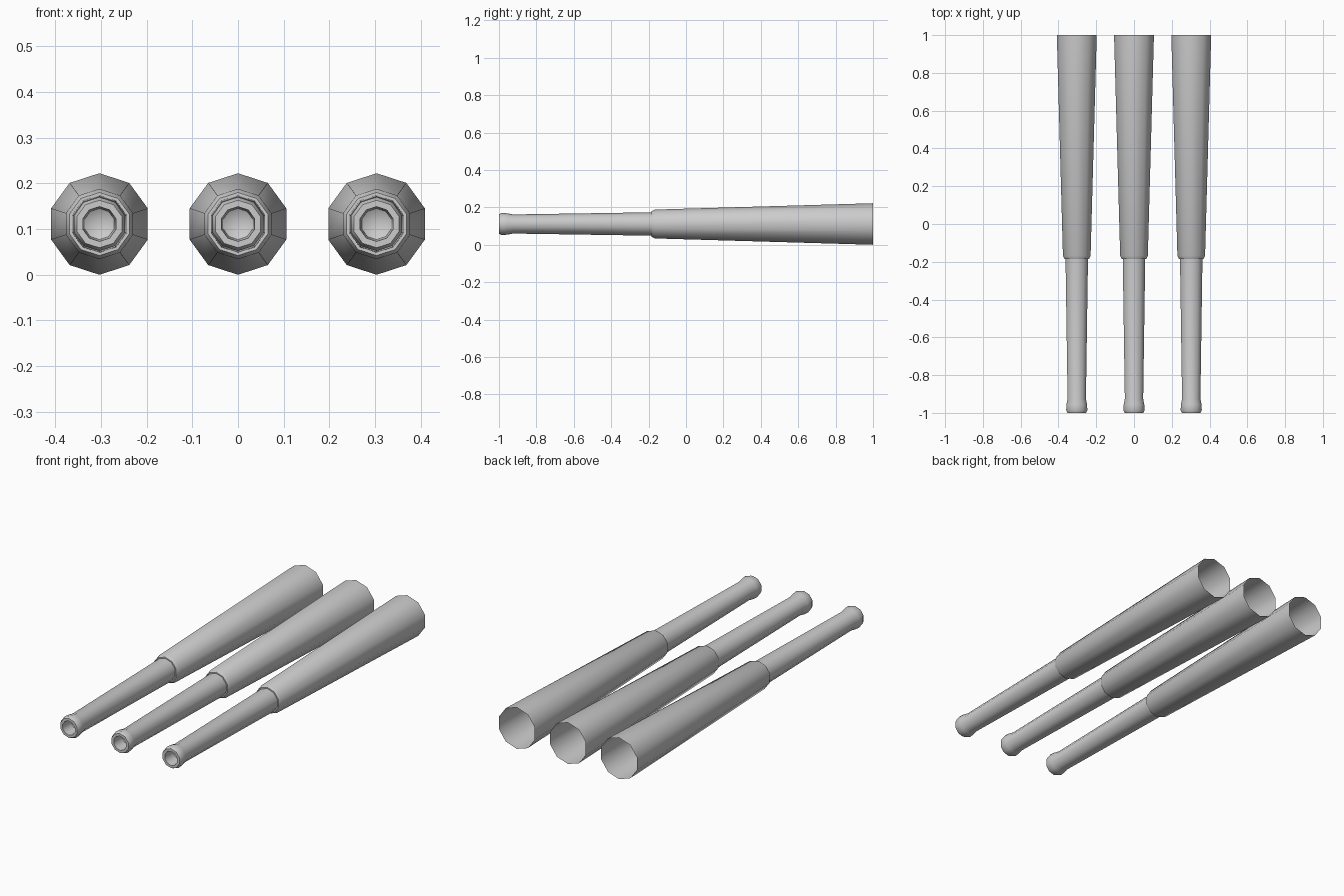
import bpy, bmesh, math

if "Cube" in bpy.data.objects:
    bpy.data.objects.remove(bpy.data.objects["Cube"])

SIDES = 10
SPACING = 0.303
AXIS_Z = 0.111

# (y, radius) from the open breech to the muzzle, then into the bore
PROFILE = [
    (1.0, 0.111), (-0.168, 0.077), (-0.184, 0.069), (-0.184, 0.0625),
    (-0.925, 0.051), (-0.955, 0.057), (-0.985, 0.059), (-1.0, 0.052),
    (-1.0, 0.038), (-0.93, 0.034),
]
BORE_END = -0.91


def gun_barrel(name, x):
    bm = bmesh.new()
    rings = []
    for y, r in PROFILE:
        ring = []
        for i in range(SIDES):
            a = 2 * math.pi * i / SIDES
            ring.append(bm.verts.new((r * math.sin(a), y, r * math.cos(a))))
        rings.append(ring)
    # tapered walls
    for a, b in zip(rings, rings[1:]):
        for i in range(SIDES):
            j = (i + 1) % SIDES
            bm.faces.new((a[i], a[j], b[j], b[i]))
    # closed bottom of the bore
    tip = bm.verts.new((0, BORE_END, 0))
    for i in range(SIDES):
        bm.faces.new((rings[-1][i], rings[-1][(i + 1) % SIDES], tip))
    # make the outer wall face outwards
    bm.normal_update()
    bm.faces.ensure_lookup_table()
    f = bm.faces[0]
    c = f.calc_center_median()
    if f.normal.x * c.x + f.normal.z * c.z < 0:
        bmesh.ops.reverse_faces(bm, faces=bm.faces[:])
    mesh = bpy.data.meshes.new(name)
    bm.to_mesh(mesh)
    bm.free()
    ob = bpy.data.objects.new(name, mesh)
    ob.location = (x, 0, AXIS_Z)
    bpy.context.collection.objects.link(ob)
    bpy.ops.object.select_all(action='DESELECT')
    ob.select_set(True)
    bpy.context.view_layer.objects.active = ob
    bpy.ops.object.shade_smooth_by_angle(angle=math.radians(40))


# three parallel barrels
for side, label in ((-1, "left"), (0, "middle"), (1, "right")):
    gun_barrel(f"{label}_barrel", side * SPACING)
